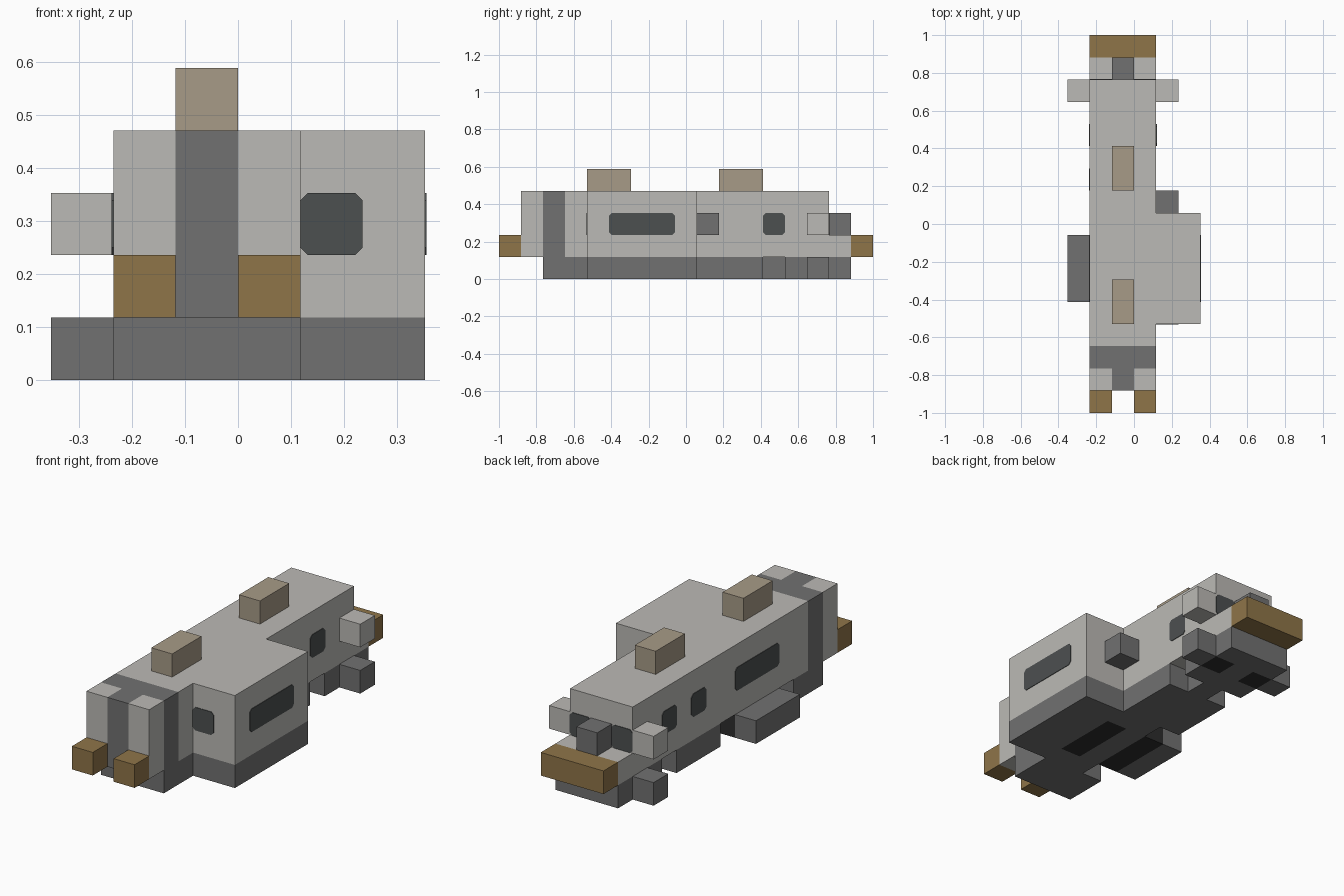
import bpy
import bmesh
from mathutils import Vector

if "Cube" in bpy.data.objects:
    bpy.data.objects.remove(bpy.data.objects["Cube"], do_unlink=True)

U = 2 / 17                       # one block
ORIGIN = Vector((-3 * U, -1, 0))


def material(name, rgb):
    m = bpy.data.materials.new(name)
    m.use_nodes = True
    color = (*rgb, 1)
    m.diffuse_color = color
    m.node_tree.nodes["Principled BSDF"].inputs["Base Color"].default_value = color
    return m


LIGHT = material("light grey", (0.50, 0.49, 0.465))
DARK = material("dark grey", (0.165, 0.165, 0.165))
GOLD = material("ochre", (0.275, 0.178, 0.066))
TAN = material("tan", (0.39, 0.33, 0.245))
GLASS = material("dark glass", (0.073, 0.08, 0.081))
BLACK = material("black", (0.026, 0.026, 0.026))


def finish(bm, name, mat):
    bmesh.ops.recalc_face_normals(bm, faces=bm.faces)
    mesh = bpy.data.meshes.new(name)
    bm.to_mesh(mesh)
    bm.free()
    mesh.materials.append(mat)
    obj = bpy.data.objects.new(name, mesh)
    bpy.context.collection.objects.link(obj)
    return obj


def box(name, mat, xs, ys, zs):
    """Box given by ranges counted in blocks."""
    bm = bmesh.new()
    bmesh.ops.create_cube(bm, size=1)
    lo, hi = (Vector(p) for p in zip(xs, ys, zs))
    for v in bm.verts:
        v.co = ORIGIN + U * Vector([lo[a] + (v.co[a] + 0.5) * (hi[a] - lo[a]) for a in range(3)])
    return finish(bm, name, mat)


def window(name, axis, plane, side, span, mat=GLASS):
    """Thin plate with cut corners, on a wall across the given axis."""
    a, b = span
    lo, hi, c = 2.0, 3.0, 0.12
    outline = [(a + c, lo), (b - c, lo), (b, lo + c), (b, hi - c),
               (b - c, hi), (a + c, hi), (a, hi - c), (a, lo + c)]
    bm = bmesh.new()
    verts = []
    for s, z in outline:
        p = (plane, s, z) if axis == "x" else (s, plane, z)
        verts.append(bm.verts.new(ORIGIN + U * Vector(p)))
    face = bm.faces.new(verts)
    out = bmesh.ops.extrude_face_region(bm, geom=[face])
    shift = Vector((side, 0, 0) if axis == "x" else (0, side, 0)) * 0.003
    bmesh.ops.translate(bm, vec=shift, verts=[g for g in out["geom"] if isinstance(g, bmesh.types.BMVert)])
    return finish(bm, name, mat)


# Hull
box("hull", LIGHT, (1, 4), (3, 15), (1, 4))
box("hull_band", DARK, (1, 4), (2, 3), (1, 4))
box("nose_right", LIGHT, (1, 2), (1, 2), (1, 4))
box("nose_stripe", DARK, (2, 3), (1, 2), (1, 4))
box("nose_left", LIGHT, (3, 4), (1, 2), (1, 4))
box("rear_ledge", LIGHT, (1, 4), (15, 16), (1, 2))
box("side_cabin", LIGHT, (4, 6), (4, 9), (1, 4))

# Lower deck with gaps beside the running gear
box("deck_spine", DARK, (2, 3), (2, 16), (0, 1))
for n, ys in enumerate([(2, 4), (9, 12), (13, 14), (15, 16)]):
    box(f"deck_right_{n}", DARK, (1, 2), ys, (0, 1))
for n, ys in enumerate([(2, 5), (8, 12), (13, 14), (15, 16)]):
    box(f"deck_left_{n}", DARK, (3, 4), ys, (0, 1))
box("side_cabin_base", DARK, (4, 6), (4, 9), (0, 1))

# Running gear
for side, x in (("right", 1), ("left", 3)):
    box(f"front_axle_{side}", BLACK, (x, x + 1), (5, 8), (0, 1))
    box(f"rear_axle_{side}", BLACK, (x, x + 1), (14, 15), (0, 1))
box("front_skid_right", DARK, (0, 1), (5, 8), (0, 1))
for side, x in (("right", 0), ("left", 4)):
    box(f"rear_skid_{side}", DARK, (x, x + 1), (14, 15), (0, 1))
    box(f"side_fin_{side}", LIGHT, (x, x + 1), (14, 15), (2, 3))

# Bumpers, blocks and roof vents
box("front_bumper_right", GOLD, (1, 2), (0, 1), (1, 2))
box("front_bumper_left", GOLD, (3, 4), (0, 1), (1, 2))
box("rear_bumper", GOLD, (1, 4), (16, 17), (1, 2))
box("rear_block", DARK, (2, 3), (15, 16), (2, 3))
box("cabin_block", DARK, (4, 5), (9, 10), (2, 3))
box("roof_vent_front", TAN, (2, 3), (4, 6), (4, 5))
box("roof_vent_rear", TAN, (2, 3), (10, 12), (4, 5))

# Windows
for n, span in enumerate([(5, 8), (10, 11), (12, 13)]):
    window(f"right_window_{n}", "x", 1, -1, span)
window("cabin_window", "x", 6, 1, (5, 8))
window("left_window", "x", 4, 1, (12, 13))
window("cabin_front_window", "y", 4, -1, (4, 5))
window("rear_window_right", "y", 15, 1, (1, 2))
window("rear_window_left", "y", 15, 1, (3, 4))
